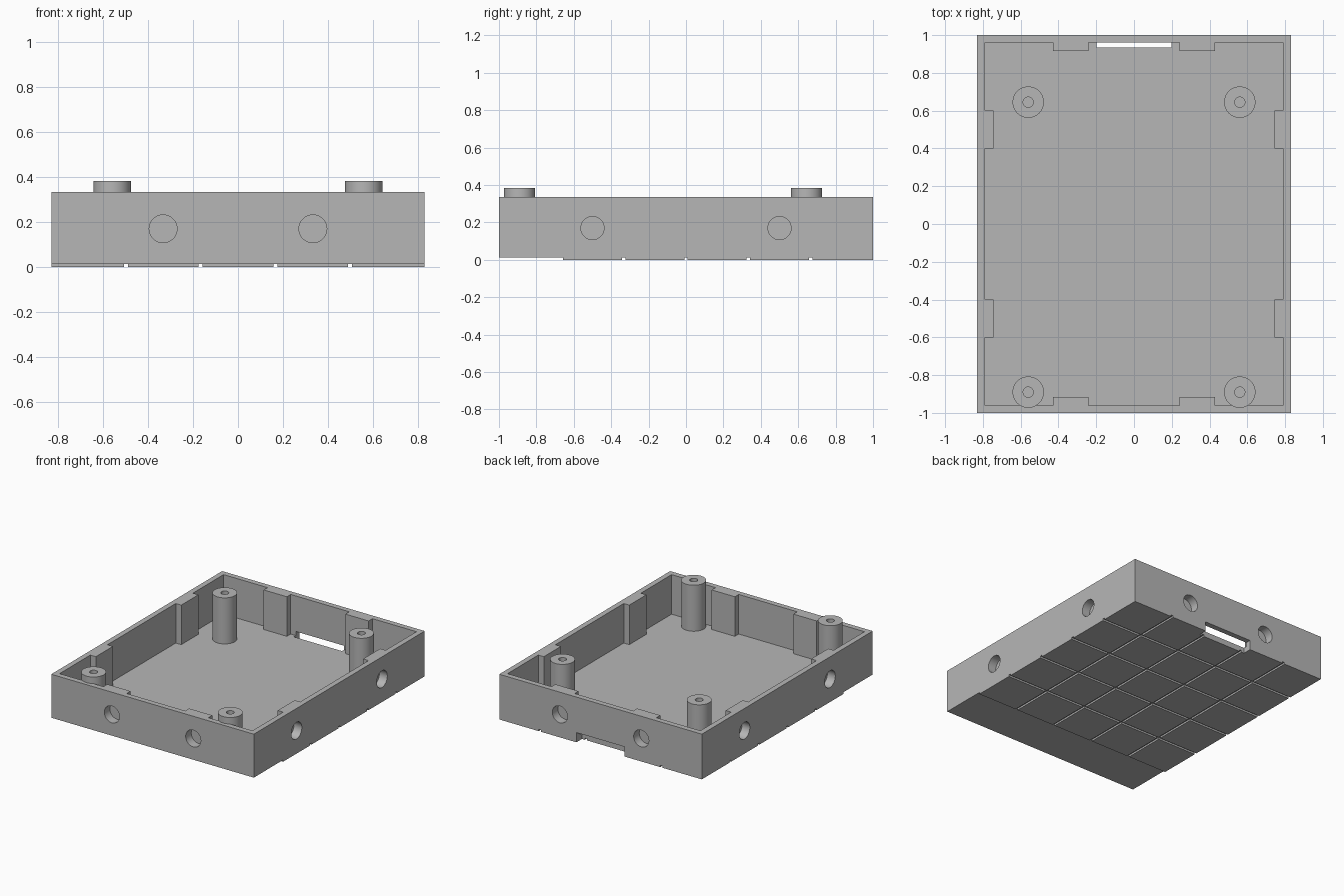
import bpy, bmesh, math
from mathutils import Matrix, Vector

cube = bpy.data.objects.get("Cube")
if cube:
    bpy.data.objects.remove(cube, do_unlink=True)

W, L = 0.83, 1.0              # half width and half length
BASE, FLOOR, RIM = 0.013, 0.042, 0.335
WALL, PAD = 0.04, 0.085       # wall thickness, and thickness at the pads
POST_TOP, POST_R, BORE_R = 0.383, 0.083, 0.027
GRID, GAP = 1 / 3, 0.018      # tile pitch and groove width

grey = bpy.data.materials.new("plain grey")
grey.use_nodes = True
colour = (0.47, 0.47, 0.47, 1)
grey.diffuse_color = colour
grey.node_tree.nodes["Principled BSDF"].inputs["Base Color"].default_value = colour


def finish(name, bm):
    bmesh.ops.recalc_face_normals(bm, faces=bm.faces[:])
    mesh = bpy.data.meshes.new(name)
    bm.to_mesh(mesh)
    bm.free()
    mesh.materials.append(grey)
    obj = bpy.data.objects.new(name, mesh)
    bpy.context.collection.objects.link(obj)
    return obj


def add_box(bm, lo, hi):
    lo, hi = Vector(lo), Vector(hi)
    size = Matrix.Diagonal((*(hi - lo), 1))
    bmesh.ops.create_cube(bm, size=1, matrix=Matrix.Translation((lo + hi) / 2) @ size)


def activate(obj):
    bpy.ops.object.select_all(action="DESELECT")
    obj.select_set(True)
    bpy.context.view_layer.objects.active = obj


def cut(obj, cutter):
    cutter.hide_render = True
    mod = obj.modifiers.new("cut", "BOOLEAN")
    mod.operation, mod.solver, mod.object = "DIFFERENCE", "EXACT", cutter
    activate(obj)
    bpy.ops.object.modifier_apply(modifier=mod.name)


def smooth(obj):
    activate(obj)
    bpy.ops.object.shade_smooth_by_angle(angle=math.radians(30))


# Tray body
bm = bmesh.new()
add_box(bm, (-W, -L, BASE), (W, L, RIM))
tray = finish("tray_body", bm)

# Cavity: one quarter outline with pad steps, mirrored to all four corners
ix, iy, px, py = W - WALL, L - WALL, W - PAD, L - PAD
quarter = [(px, 0.4), (px, 0.6), (ix, 0.6), (ix, iy),
           (0.43, iy), (0.43, py), (0.24, py), (0.24, iy)]
quarter.insert(0, (ix, 0.4))
half = quarter + [(-x, y) for x, y in reversed(quarter)]
outline = half + [(x, -y) for x, y in reversed(half)]
bm = bmesh.new()
face = bm.faces.new([bm.verts.new((x, y, FLOOR)) for x, y in outline])
top = bmesh.ops.extrude_face_region(bm, geom=[face])["geom"]
bmesh.ops.translate(bm, vec=(0, 0, RIM),
                    verts=[v for v in top if isinstance(v, bmesh.types.BMVert)])
cavity = finish("cavity_cutter", bm)

# Round blind sockets in the four outer walls
bm = bmesh.new()
for side in (-1, 1):
    for along in (-1, 1):
        for axis, place in (("X", (along * GRID, side * L, 0.17)),
                            ("Y", (side * W, along * 0.5, 0.17))):
            bmesh.ops.create_cone(
                bm, cap_ends=True, segments=40, radius1=0.062, radius2=0.062, depth=0.13,
                matrix=Matrix.Translation(place) @ Matrix.Rotation(math.pi / 2, 4, axis))
sockets = finish("socket_cutter", bm)

# Cable slot through the foot of the back wall
bm = bmesh.new()
add_box(bm, (-0.198, 0.935, -0.1), (0.198, 1.1, 0.072))
slot = finish("slot_cutter", bm)

# Raised tiles under the floor, leaving the front row bare
bm = bmesh.new()
for col in range(5):
    for row in range(1, 6):
        x0, y0 = -W + col * 2 * W / 5, -L + row * GRID
        x1, y1 = x0 + 2 * W / 5, y0 + GRID
        g = GAP / 2
        add_box(bm, (x0 + g * (col > 0), y0 + g, 0),
                (x1 - g * (col < 4), y1 - g * (row < 5), BASE))
tiles = finish("underside_tiles", bm)

for cutter in (cavity, sockets, slot):
    cut(tray, cutter)
cut(tiles, slot)
for cutter in (cavity, sockets, slot):
    bpy.data.objects.remove(cutter, do_unlink=True)
smooth(tray)

# Screw posts, turned from a profile
profile = [(0, 0.1), (BORE_R, 0.1), (BORE_R, POST_TOP), (POST_R, POST_TOP),
           (POST_R, FLOOR - 0.01), (0, FLOOR - 0.01)]
for x, xname in ((-0.56, "right"), (0.56, "left")):
    for y, yname in ((-0.89, "front"), (0.645, "back")):
        bm = bmesh.new()
        verts = [bm.verts.new((r, 0, z)) for r, z in profile]
        edges = [bm.edges.new(pair) for pair in zip(verts, verts[1:])]
        bmesh.ops.spin(bm, geom=verts + edges, axis=(0, 0, 1), cent=(0, 0, 0),
                       angle=2 * math.pi, steps=48)
        bmesh.ops.remove_doubles(bm, verts=bm.verts[:], dist=0.0005)
        post = finish(f"post_{yname}_{xname}", bm)
        post.location = (x, y, 0)
        smooth(post)
